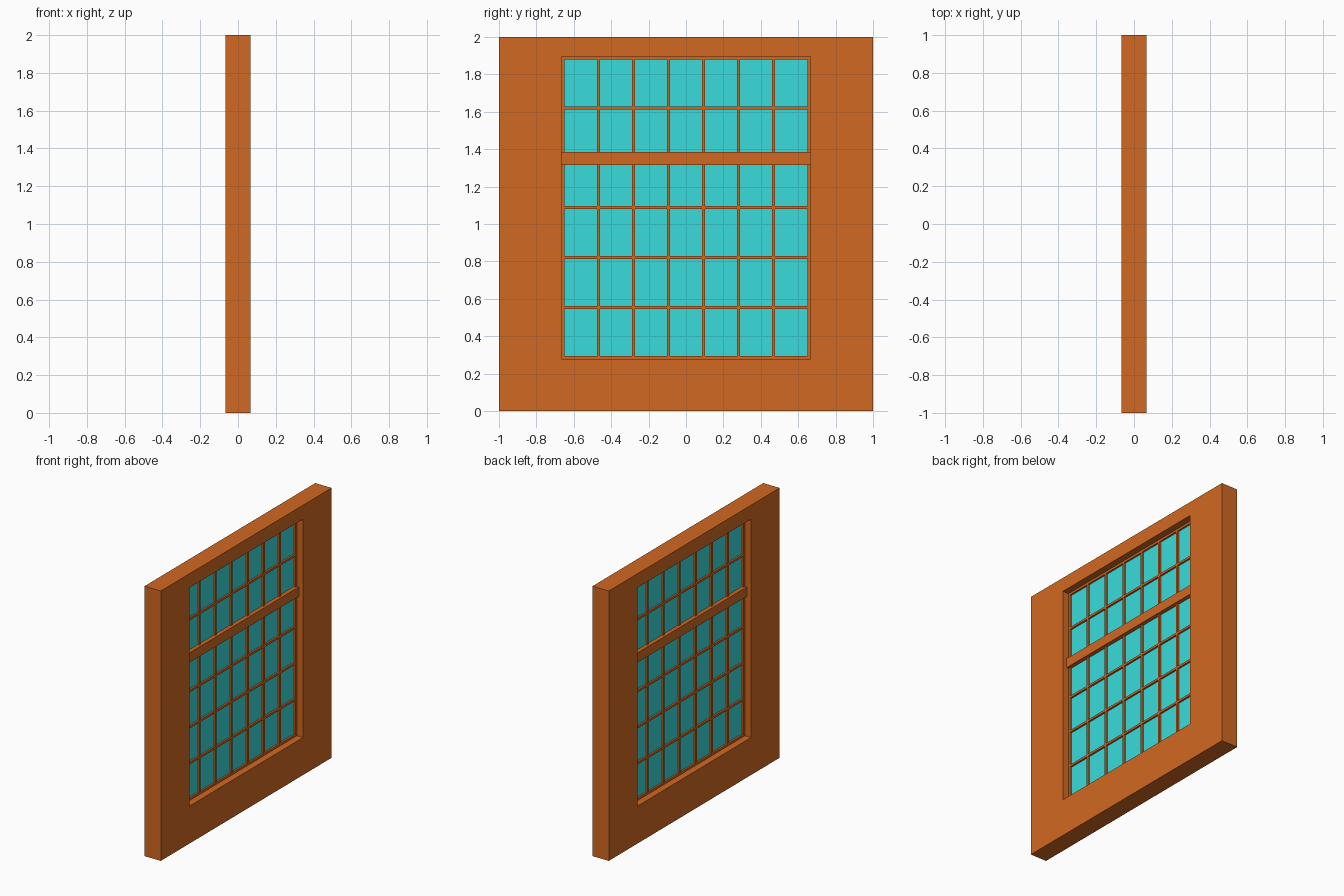
import bpy, bmesh

if "Cube" in bpy.data.objects:
    bpy.data.objects.remove(bpy.data.objects["Cube"])

def material(name, rgb):
    m = bpy.data.materials.new(name)
    m.diffuse_color = (*rgb, 1)
    m.use_nodes = True
    m.node_tree.nodes["Principled BSDF"].inputs["Base Color"].default_value = m.diffuse_color
    return m

wood = material("orange_wood", (0.64, 0.14, 0.015))
cyan = material("cyan_glass", (0.04, 0.71, 0.71))

def box(name, half_x, y0, y1, z0, z1, mat):
    bpy.ops.mesh.primitive_cube_add(size=1, location=(0, (y0 + y1) / 2, (z0 + z1) / 2))
    o = bpy.context.object
    o.name = name
    o.scale = (2 * half_x, y1 - y0, z1 - z0)
    bpy.ops.object.transform_apply(location=False, rotation=False, scale=True)
    o.data.materials.append(mat)
    return o

# Opening and pane grid
COLS, ROWS = 7, 6
DY, DZ = 0.1876, 0.267
W = 0.008                      # half width of a glazing bar
Y0, Z0 = -DY * COLS / 2, 0.286
OY0, OY1 = Y0 - W, -Y0 + W
OZ0, OZ1 = Z0 - W, Z0 + DZ * ROWS + W

# Wall slab with a rectangular opening
bm = bmesh.new()
def ring(x, y0, y1, z0, z1):
    return [bm.verts.new((x, y, z)) for y, z in ((y0, z0), (y1, z0), (y1, z1), (y0, z1))]
T = 0.067
loops = [ring(T, -1, 1, 0, 2), ring(T, OY0, OY1, OZ0, OZ1),
         ring(-T, OY0, OY1, OZ0, OZ1), ring(-T, -1, 1, 0, 2)]
for k in range(4):
    a, b = loops[k], loops[(k + 1) % 4]
    for i in range(4):
        j = (i + 1) % 4
        bm.faces.new((a[i], a[j], b[j], b[i]))
bmesh.ops.recalc_face_normals(bm, faces=bm.faces)
mesh = bpy.data.meshes.new("wall")
bm.to_mesh(mesh)
bm.free()
mesh.materials.append(wood)
bpy.context.collection.objects.link(bpy.data.objects.new("wall", mesh))

# Glass sheet
box("glass", 0.004, OY0, OY1, OZ0, OZ1, cyan)

# Glazing bars, the outermost ones form the frame
for i in range(COLS + 1):
    y = Y0 + i * DY
    box(f"upright_bar_{i}", 0.017, y - W, y + W, OZ0, OZ1, wood)
for i in range(ROWS + 1):
    z = Z0 + i * DZ
    box(f"cross_bar_{i}", 0.017, OY0, OY1, z - W, z + W, wood)

# Heavy transom between upper and lower lights
box("transom", 0.034, OY0, OY1, 1.315, 1.386, wood)
